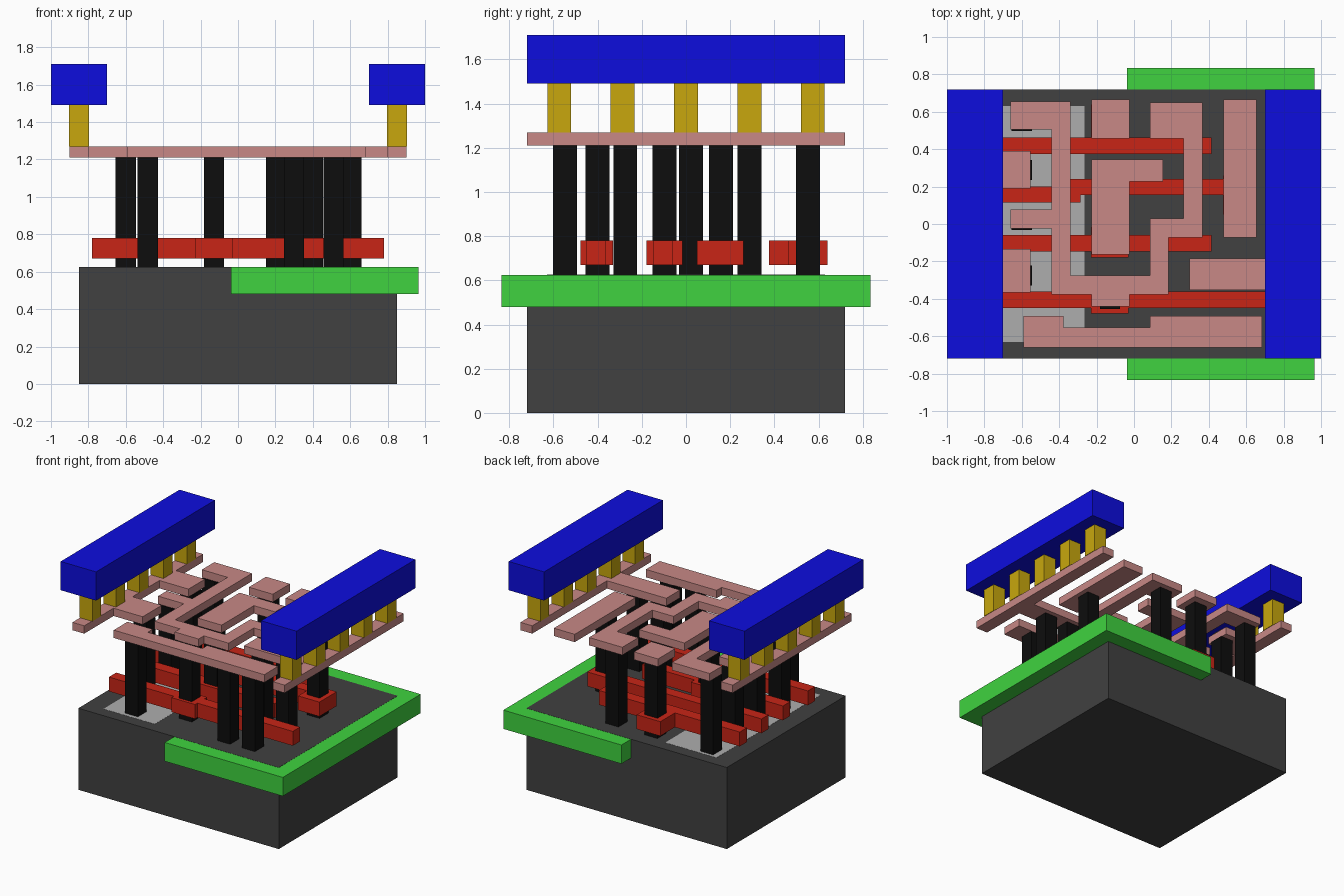
import bpy, bmesh


def material(name, rgb):
    m = bpy.data.materials.new(name)
    m.diffuse_color = (*rgb, 1)
    return m


DARK = material("dark_grey", (0.052, 0.052, 0.052))
LIGHT = material("light_grey", (0.42, 0.42, 0.42))
GREEN = material("green", (0.05, 0.65, 0.05))
RED = material("red", (0.58, 0.018, 0.008))
BLACK = material("black", (0.004, 0.004, 0.004))
PINK = material("pink", (0.58, 0.25, 0.24))
GOLD = material("gold", (0.58, 0.39, 0.004))
BLUE = material("blue", (0.004, 0.004, 0.73))


def slab(name, outlines, z0, z1, mat):
    """Extrude one or more flat outlines from z0 up to z1 as one object."""
    bm = bmesh.new()
    for pts in outlines:
        face = bm.faces.new([bm.verts.new((x, y, z0)) for x, y in pts])
        top = bmesh.ops.extrude_face_region(bm, geom=[face])["geom"]
        verts = [v for v in top if isinstance(v, bmesh.types.BMVert)]
        bmesh.ops.translate(bm, verts=verts, vec=(0, 0, z1 - z0))
    bmesh.ops.recalc_face_normals(bm, faces=bm.faces)
    mesh = bpy.data.meshes.new(name)
    bm.to_mesh(mesh)
    bm.free()
    ob = bpy.data.objects.new(name, mesh)
    mesh.materials.append(mat)
    bpy.context.collection.objects.link(ob)
    return ob


def rect(x0, x1, y0, y1):
    return [(x0, y0), (x1, y0), (x1, y1), (x0, y1)]


def square(x, y, size=0.108):
    h = size / 2
    return rect(x - h, x + h, y - h, y + h)


# Base block, wrap-around well and surface patch
BASE = 0.625
slab("base_block", [rect(-0.85, 0.85, -0.72, 0.72)], 0, BASE, DARK)
slab("well", [rect(-0.037, 0.965, -0.835, 0.835)], 0.48, BASE - 0.001, GREEN)
slab("surface_patch", [rect(-0.70, -0.265, -0.63, 0.63)], 0.60, BASE + 0.001, LIGHT)

# Four lower strips, each with a wider landing pad
strips = {
    "lower_strip_1": [(-0.78, -0.45), (-0.23, -0.45), (-0.23, -0.478), (-0.03, -0.478),
                      (-0.03, -0.45), (0.78, -0.45), (0.78, -0.362), (-0.03, -0.362),
                      (-0.03, -0.33), (-0.23, -0.33), (-0.23, -0.362), (-0.78, -0.362)],
    "lower_strip_2": [(-0.78, -0.148), (-0.23, -0.148), (-0.23, -0.178), (-0.03, -0.178),
                      (-0.03, -0.148), (0.415, -0.148), (0.415, -0.06), (-0.03, -0.06),
                      (-0.03, -0.015), (-0.23, -0.015), (-0.23, -0.06), (-0.78, -0.06)],
    "lower_strip_3": [(-0.78, 0.115), (-0.285, 0.115), (-0.285, 0.155), (0.475, 0.155),
                      (0.475, 0.05), (0.655, 0.05), (0.655, 0.26), (0.475, 0.26),
                      (0.475, 0.24), (-0.37, 0.24), (-0.37, 0.2), (-0.78, 0.2)],
    "lower_strip_4": [(-0.78, 0.375), (0.415, 0.375), (0.415, 0.463), (-0.03, 0.463),
                      (-0.03, 0.64), (-0.23, 0.64), (-0.23, 0.463), (-0.78, 0.463)],
}
for name, pts in strips.items():
    slab(name, [pts], 0.67, 0.78, RED)

# Vertical posts between base and track layer
posts = [(-0.483, -0.547), (0.30, -0.547), (0.51, -0.547),
         (-0.60, -0.275), (0.40, -0.275), (0.605, -0.275),
         (-0.60, 0.288), (-0.60, 0.022), (-0.60, 0.552), (0.203, 0.552),
         (-0.128, 0.552), (-0.128, -0.40), (-0.128, -0.097), (0.565, 0.158)]
for i, (x, y) in enumerate(posts):
    slab(f"post_{i + 1}", [square(x, y)], BASE, 1.21, BLACK)

# Track layer: a winding track, smaller tracks and the side rails with tabs
tracks = {
    "winding_track": [(-0.66, 0.655), (-0.34, 0.655), (-0.34, -0.275), (0.085, -0.275),
                      (0.085, 0.03), (0.265, 0.03), (0.265, 0.457), (0.085, 0.457),
                      (0.085, 0.65), (0.367, 0.65), (0.367, -0.073), (0.185, -0.073),
                      (0.185, -0.378), (-0.025, -0.378), (-0.025, -0.442), (-0.228, -0.442),
                      (-0.228, -0.378), (-0.442, -0.378), (-0.442, -0.025), (-0.66, -0.025),
                      (-0.66, 0.077), (-0.442, 0.077), (-0.442, 0.505), (-0.66, 0.505)],
    "back_pad": rect(-0.228, -0.025, 0.457, 0.665),
    "hook_track": [(-0.228, -0.163), (-0.025, -0.163), (-0.025, 0.228), (0.155, 0.228),
                   (0.155, 0.345), (-0.228, 0.345)],
    "right_track": rect(0.478, 0.655, -0.073, 0.665),
    "front_track": [(-0.592, -0.66), (0.685, -0.66), (0.685, -0.493), (0.085, -0.493),
                    (0.085, -0.553), (-0.378, -0.553), (-0.378, -0.493), (-0.592, -0.493)],
    "left_rail": [(-0.9, -0.72), (-0.8, -0.72), (-0.8, -0.365), (-0.553, -0.365),
                  (-0.553, -0.135), (-0.8, -0.135), (-0.8, 0.19), (-0.553, 0.19),
                  (-0.553, 0.39), (-0.8, 0.39), (-0.8, 0.72), (-0.9, 0.72)],
    "right_rail": [(0.9, -0.72), (0.9, 0.72), (0.8, 0.72), (0.8, -0.185),
                   (0.297, -0.185), (0.297, -0.352), (0.8, -0.352), (0.8, -0.72)],
}
for name, pts in tracks.items():
    slab(name, [pts], 1.21, 1.27, PINK)

# Gold studs and blue beams on both sides
for side, s in (("left", -1), ("right", 1)):
    for i in range(5):
        slab(f"{side}_stud_{i + 1}", [square(s * 0.85, (i - 2) * 0.287)], 1.27, 1.49, GOLD)
    slab(f"{side}_beam", [rect(s * 0.85 - 0.15, s * 0.85 + 0.15, -0.72, 0.72)], 1.49, 1.71, BLUE)
